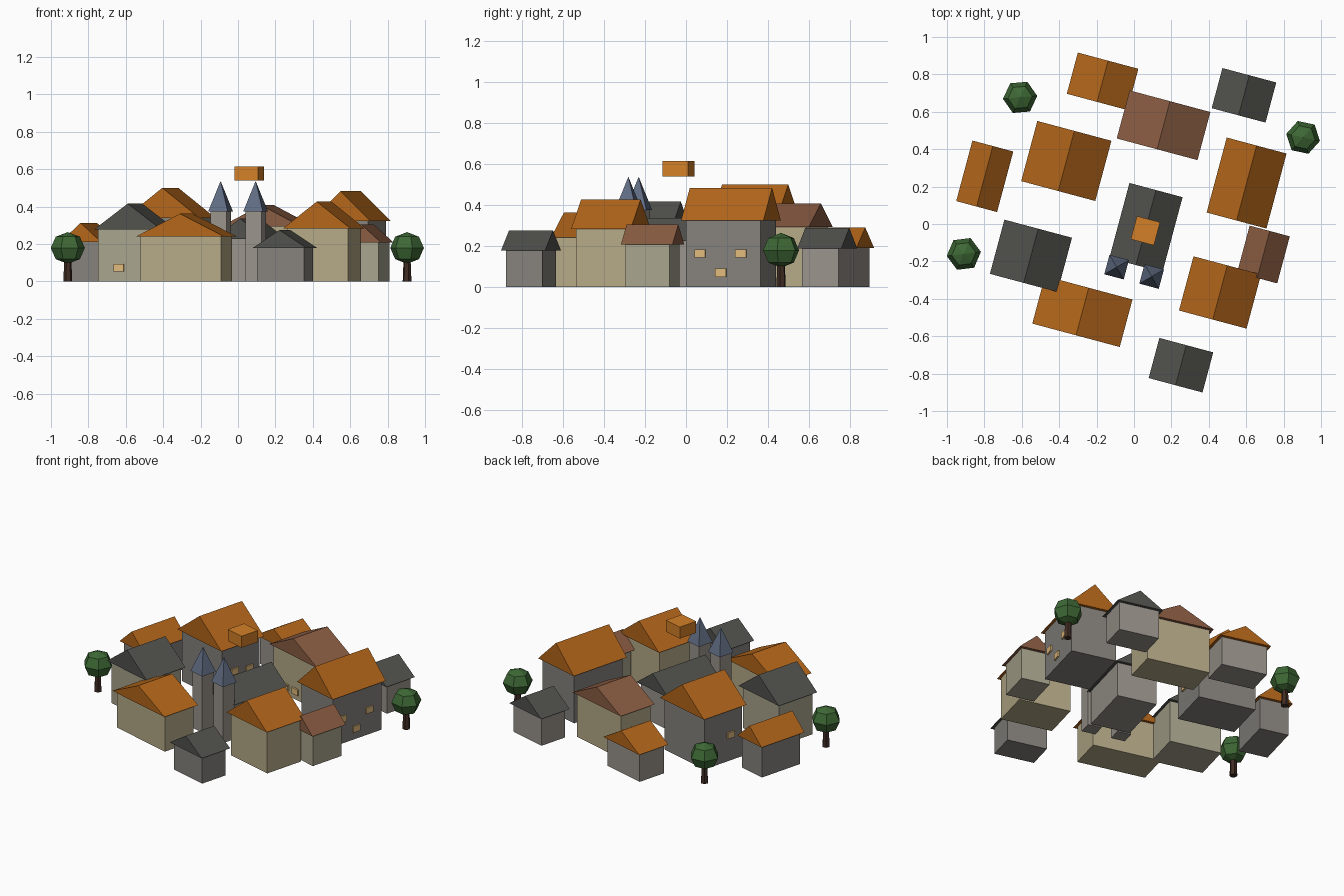
import bpy, bmesh, math
from mathutils import Matrix, Vector

if "Cube" in bpy.data.objects:
    bpy.data.objects.remove(bpy.data.objects["Cube"])

ANG = math.radians(-15)          # whole town is turned by this angle
OVER = 0.038                     # roof overhang, both sides together
mats = {}


def mat(name, r, g, b):
    m = bpy.data.materials.new(name)
    m.diffuse_color = [(c / 255) ** 2.2 for c in (r, g, b)] + [1]
    m.use_nodes = True
    m.node_tree.nodes["Principled BSDF"].inputs["Base Color"].default_value = m.diffuse_color
    mats[name] = m


mat("orange_tile", 178, 102, 32)
mat("grey_slate", 82, 82, 78)
mat("brown_tile", 136, 92, 68)
mat("cream", 180, 168, 134)
mat("pale", 166, 162, 140)
mat("stone", 132, 129, 124)
mat("light_stone", 152, 146, 139)
mat("spire_slate", 96, 108, 130)
mat("glow", 224, 184, 122)
mat("box_orange", 210, 127, 43)
mat("leaf", 64, 104, 56)
mat("bark", 66, 48, 40)


def add(name, bm, material, matrix):
    bmesh.ops.recalc_face_normals(bm, faces=bm.faces)
    me = bpy.data.meshes.new(name)
    bm.to_mesh(me)
    bm.free()
    me.materials.append(mats[material])
    ob = bpy.data.objects.new(name, me)
    bpy.context.collection.objects.link(ob)
    ob.matrix_world = matrix
    return ob


def frame(x, y, ang=ANG):
    return Matrix.Translation((x, y, 0)) @ Matrix.Rotation(ang, 4, 'Z')


def box(name, material, fr, centre, size):
    bm = bmesh.new()
    bmesh.ops.create_cube(bm, size=1, matrix=Matrix.Diagonal((*size, 1)))
    return add(name, bm, material, fr @ Matrix.Translation(centre))


def cone(name, material, fr, centre, sides, r1, r2, h, turn=0):
    bm = bmesh.new()
    bmesh.ops.create_cone(bm, cap_ends=True, segments=sides, radius1=r1, radius2=r2, depth=h,
                          matrix=Matrix.Rotation(turn, 4, 'Z'))
    bmesh.ops.remove_doubles(bm, verts=bm.verts, dist=1e-5)
    return add(name, bm, material, fr @ Matrix.Translation(centre))


def gable(name, material, fr, w, d, z0, z1):
    # triangular prism, ridge along local y
    bm = bmesh.new()
    tri = [bm.verts.new(p) for p in ((-w / 2, -d / 2, z0), (w / 2, -d / 2, z0), (0, -d / 2, z1))]
    face = bm.faces.new(tri)
    ext = bmesh.ops.extrude_face_region(bm, geom=[face])
    bmesh.ops.translate(bm, vec=(0, d, 0),
                        verts=[v for v in ext["geom"] if isinstance(v, bmesh.types.BMVert)])
    return add(name, bm, material, fr)


# name: x, y, roof width, roof depth, eave z, ridge z, roof, wall, windows (side, offset, z)
houses = {
    "north_house": (-.168, .763, .335, .228, .19, .29, "orange_tile", "light_stone", []),
    "northeast_cottage": (.588, .688, .298, .222, .188, .288, "grey_slate", "light_stone", []),
    "north_hall": (.158, .528, .447, .266, .293, .408, "brown_tile", "cream",
                   [("front", 0, .055), ("front", -.09, .055)]),
    "northwest_house": (-.362, .337, .41, .333, .34, .50, "orange_tile", "stone",
                        [("right", -.05, .17), ("right", .065, .155), ("left", -.057, .17)]),
    "west_house": (-.798, .255, .226, .335, .21, .313, "orange_tile", "stone", []),
    "southwest_house": (-.551, -.17, .374, .30, .277, .416, "grey_slate", "pale",
                        [("front", -.053, .072)]),
    "south_hall": (-.276, -.468, .484, .263, .241, .362, "orange_tile", "cream", []),
    "south_cottage": (.251, -.755, .298, .222, .179, .275, "grey_slate", "stone", []),
    "southeast_house": (.46, -.366, .374, .30, .283, .427, "orange_tile", "cream", []),
    "east_cottage": (.692, -.163, .222, .26, .207, .305, "brown_tile", "pale", []),
    "east_hall": (.602, .219, .331, .415, .323, .483, "orange_tile", "stone",
                  [("right", -.115, .163), ("right", .09, .163), ("right", -.011, .07)]),
    "church": (.064, -.019, .294, .415, .227, .336, "grey_slate", "light_stone", []),
}

for name, (x, y, rw, rd, eave, ridge, roof, wall, wins) in houses.items():
    fr = frame(x, y)
    w, d = rw - OVER, rd - OVER
    box(name + "_walls", wall, fr, (0, 0, eave / 2), (w, d, eave))
    gable(name + "_roof", roof, fr, rw, rd, eave, ridge)
    for i, (side, off, z) in enumerate(wins):
        if side == "front":
            c, s = (off, -d / 2, z), (.054, .02, .04)
        else:
            c, s = ((w if side == "right" else -w) / 2, off, z), (.02, .054, .04)
        box(f"{name}_window_{i + 1}", "glow", fr, c, s)

# twin church towers with pyramid spires
church = frame(.064, -.019)
for side, sx in (("left", -1), ("right", 1)):
    box(side + "_tower", "light_stone", church, (sx * .097, -.245, .1875), (.09, .09, .375))
    cone(side + "_spire", "spire_slate", church, (sx * .097, -.245, .456),
         4, .076, 0, .162, math.pi / 4)

# floating box above the church
box("floating_box", "box_orange", frame(.061, -.036), (0, 0, .577), (.128, .128, .076))

# trees
for i, (x, y, a) in enumerate([(-.609, .677, 35), (.904, .463, 18), (-.91, -.16, 37)]):
    fr = frame(x, y, math.radians(a))
    cone(f"tree_trunk_{i + 1}", "bark", fr, (0, 0, .06), 6, .024, .019, .12)
    bm = bmesh.new()
    bmesh.ops.create_uvsphere(bm, u_segments=6, v_segments=4, radius=.092,
                              matrix=Matrix.Diagonal((1, 1, .92, 1)))
    add(f"tree_crown_{i + 1}", bm, "leaf", fr @ Matrix.Translation((0, 0, .179)))
